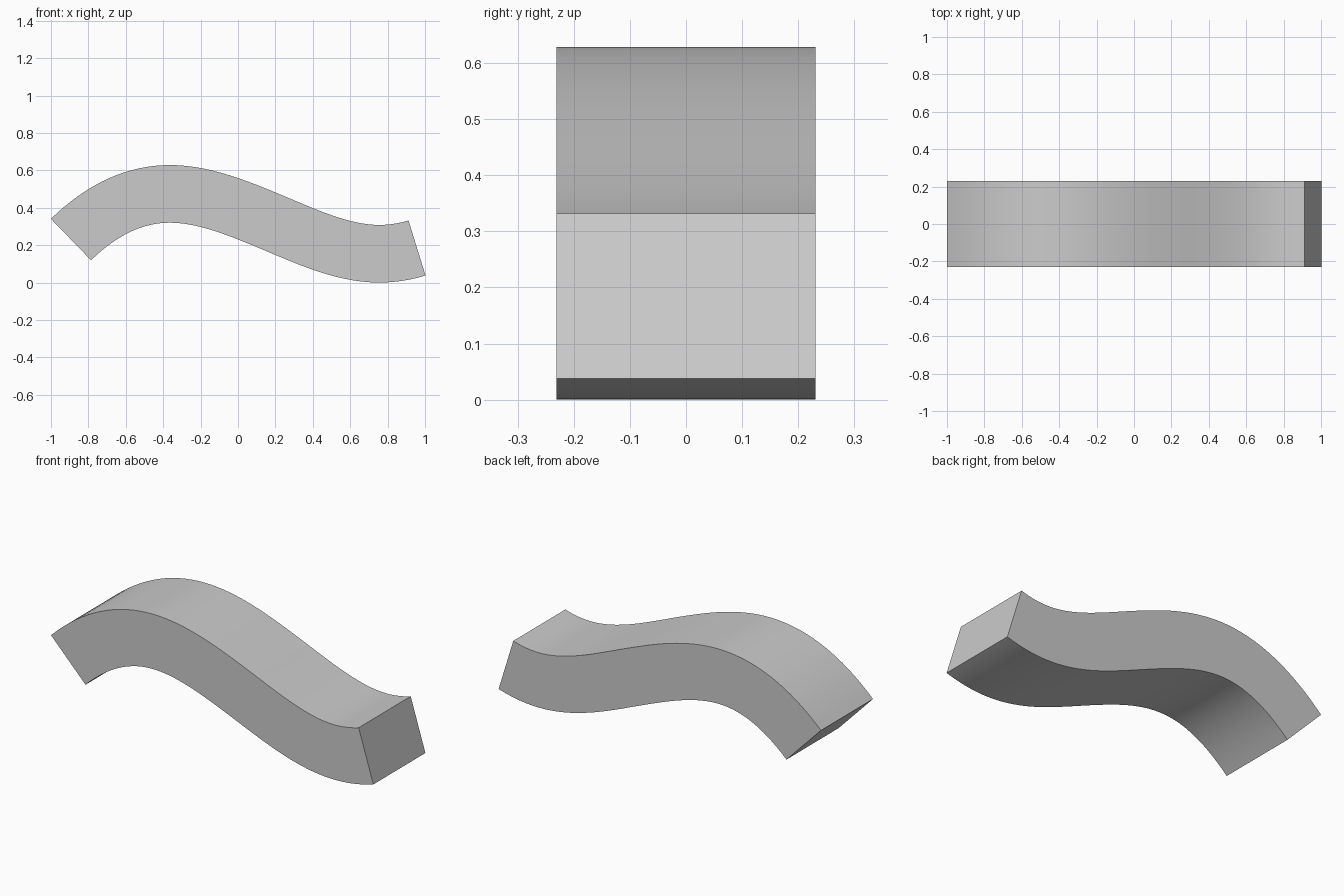
import bpy
import bmesh
import math
from mathutils import Vector

cube = bpy.data.objects.get("Cube")
if cube:
    bpy.data.objects.remove(cube)

HALF_THICKNESS = 0.154
HALF_WIDTH = 0.231
STEPS = 16

# Centreline knots: x, height, slope
KNOTS = [
    (-0.893, 0.23, 0.97),
    (-0.365, 0.474, 0.0),
    (0.142, 0.339, -0.4125),
    (0.755, 0.154, 0.0),
    (0.957, 0.185, 0.31),
]


def centreline():
    """Sample the wave as position and slope, one cubic piece per pair of knots."""
    samples = []
    for i, ((x0, z0, m0), (x1, z1, m1)) in enumerate(zip(KNOTS, KNOTS[1:])):
        h = x1 - x0
        rise = (z1 - z0) / h
        c = (3 * rise - 2 * m0 - m1) / h
        d = (m0 + m1 - 2 * rise) / h ** 2
        for k in range(0 if i == 0 else 1, STEPS + 1):
            s = h * k / STEPS
            samples.append((x0 + s, z0 + s * (m0 + s * (c + s * d)),
                            m0 + s * (2 * c + 3 * d * s)))
    return samples


# Side outline: the centreline offset to both sides at constant thickness
upper, lower = [], []
for x, z, slope in centreline():
    offset = Vector((-slope, 0, 1)).normalized() * HALF_THICKNESS
    point = Vector((x, -HALF_WIDTH, z))
    upper.append(point + offset)
    lower.append(point - offset)

# Extrude the outline across the width
bm = bmesh.new()
outline = bm.faces.new([bm.verts.new(p) for p in lower + upper[::-1]])
extruded = bmesh.ops.extrude_face_region(bm, geom=[outline], use_keep_orig=True)
moved = [g for g in extruded["geom"] if isinstance(g, bmesh.types.BMVert)]
bmesh.ops.translate(bm, verts=moved, vec=(0, 2 * HALF_WIDTH, 0))
bmesh.ops.recalc_face_normals(bm, faces=bm.faces)
mesh = bpy.data.meshes.new("wavy_bar")
bm.to_mesh(mesh)
bm.free()

bar = bpy.data.objects.new("wavy_bar", mesh)
bpy.context.collection.objects.link(bar)

# Plain grey finish
grey = bpy.data.materials.new("light_grey")
grey.use_nodes = True
colour = (0.6, 0.6, 0.6, 1)
grey.diffuse_color = colour
grey.node_tree.nodes["Principled BSDF"].inputs["Base Color"].default_value = colour
mesh.materials.append(grey)

# Smooth along the wave, sharp at the edges
bpy.ops.object.select_all(action="DESELECT")
bar.select_set(True)
bpy.context.view_layer.objects.active = bar
bpy.ops.object.shade_smooth_by_angle(angle=math.radians(30))
